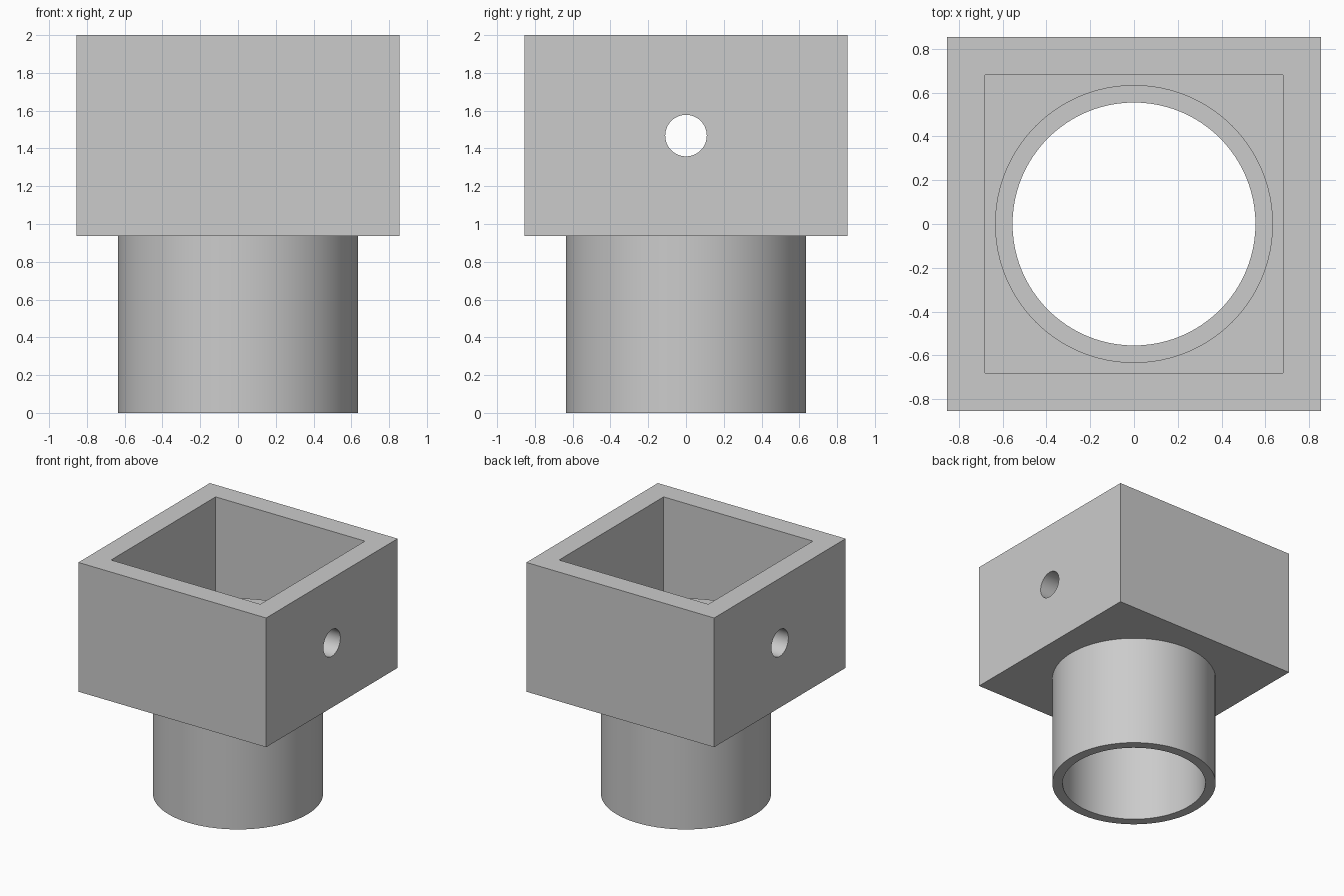
import bpy
import math

default = bpy.data.objects.get("Cube")
if default:
    bpy.data.objects.remove(default, do_unlink=True)

# Main dimensions
HALF, CAVITY = 0.855, 0.68
BOX_BOTTOM, FLOOR, TOP = 0.936, 1.11, 2.0
TUBE_R, BORE_R, TUBE_TOP = 0.635, 0.555, 1.31
PIN_R, PIN_Z = 0.11, 1.468

grey = bpy.data.materials.new("plain_grey")
grey.use_nodes = True
colour = (0.6, 0.6, 0.6, 1)
grey.diffuse_color = colour
grey.node_tree.nodes["Principled BSDF"].inputs["Base Color"].default_value = colour


def block(name, half, low, high):
    bpy.ops.mesh.primitive_cube_add(size=1, location=(0, 0, (low + high) / 2))
    ob = bpy.context.object
    ob.name = name
    ob.scale = (2 * half, 2 * half, high - low)
    bpy.ops.object.transform_apply(location=True, rotation=True, scale=True)
    ob.data.materials.append(grey)
    return ob


def rod(name, radius, length, centre_z, turn=0, sides=96):
    bpy.ops.mesh.primitive_cylinder_add(vertices=sides, radius=radius, depth=length,
                                        location=(0, 0, centre_z), rotation=(0, turn, 0))
    ob = bpy.context.object
    ob.name = name
    bpy.ops.object.transform_apply(location=True, rotation=True, scale=True)
    ob.data.materials.append(grey)
    return ob


def combine(target, tool, operation):
    mod = target.modifiers.new(tool.name, 'BOOLEAN')
    mod.operation = operation
    mod.solver = 'EXACT'
    mod.object = tool
    tool.hide_render = True
    bpy.context.view_layer.objects.active = target
    bpy.ops.object.modifier_apply(modifier=mod.name)
    bpy.data.objects.remove(tool, do_unlink=True)


# Square open-topped socket
adapter = block("square_to_round_adapter", HALF, BOX_BOTTOM, TOP)
combine(adapter, block("cavity", CAVITY, FLOOR, TOP + 0.2), 'DIFFERENCE')

# Round tube, rising as a lip through the socket floor
combine(adapter, rod("tube", TUBE_R, TUBE_TOP, TUBE_TOP / 2), 'UNION')
combine(adapter, rod("bore", BORE_R, 4, 0), 'DIFFERENCE')

# Cross hole through the two side walls
combine(adapter, rod("pin_hole", PIN_R, 3, PIN_Z, math.pi / 2, 48), 'DIFFERENCE')

bpy.ops.object.select_all(action='DESELECT')
adapter.select_set(True)
bpy.context.view_layer.objects.active = adapter
bpy.ops.object.shade_smooth_by_angle(angle=math.radians(30))
